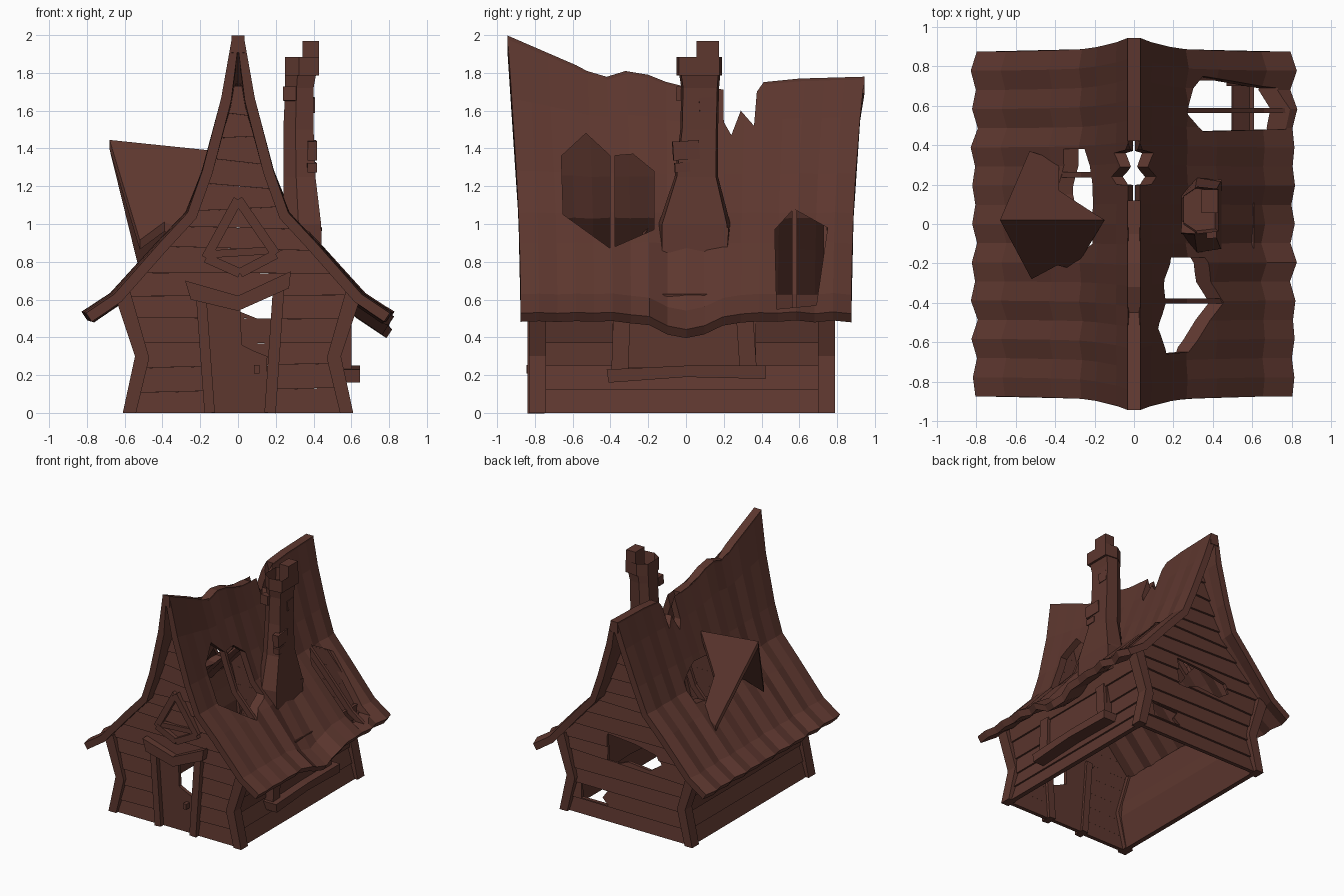
import bpy, bmesh, math, random
from mathutils import Vector

if "Cube" in bpy.data.objects:
    bpy.data.objects.remove(bpy.data.objects["Cube"])

random.seed(4)
wood = bpy.data.materials.new("dark_brown_wood")
wood.diffuse_color = (0.11, 0.038, 0.028, 1)
wood.use_nodes = True
wood.node_tree.nodes["Principled BSDF"].inputs["Base Color"].default_value = wood.diffuse_color


def interp(v, pts):
    for (a, p), (b, q) in zip(pts, pts[1:]):
        if v <= b:
            return p + (q - p) * max(0, v - a) / (b - a)
    return pts[-1][1]


def finish(name, bm):
    bmesh.ops.recalc_face_normals(bm, faces=bm.faces)
    me = bpy.data.meshes.new(name)
    bm.to_mesh(me)
    bm.free()
    me.materials.append(wood)
    ob = bpy.data.objects.new(name, me)
    bpy.context.collection.objects.link(ob)
    return ob


def loft(bm, rings):
    """Closed solid through rings of equal length."""
    vs = [[bm.verts.new(p) for p in r] for r in rings]
    n = len(vs[0])
    for a, b in zip(vs, vs[1:]):
        for i in range(n):
            bm.faces.new((a[i], a[(i + 1) % n], b[(i + 1) % n], b[i]))
    bm.faces.new(vs[0])
    return bm.faces.new(vs[-1])


def prism(name, pts, axis, a, b):
    """Extrude a 2D outline along x (outline y,z) or y (outline x,z)."""
    place = {"x": lambda p, d: (d, p[0], p[1]), "y": lambda p, d: (p[0], d, p[1])}[axis]
    bm = bmesh.new()
    loft(bm, [[place(p, d) for p in pts] for d in (a, b)])
    return finish(name, bm)


def bar(name, p, q, w, axis, a, b):
    p, q = Vector(p), Vector(q)
    d = (q - p).normalized()
    s = Vector((-d.y, d.x)) * w / 2
    return prism(name, [p + s, q + s, q - s, p - s], axis, a, b)


def box(name, c, size, rot=0):
    bm = bmesh.new()
    bmesh.ops.create_cube(bm, size=1)
    for v in bm.verts:
        v.co = Vector(v.co[i] * size[i] for i in range(3))
    ob = finish(name, bm)
    ob.location, ob.rotation_euler = c, (rot, 0, rot)
    return ob


def cut(ob, cutters):
    for c in cutters:
        m = ob.modifiers.new("cut", "BOOLEAN")
        m.operation, m.solver, m.object = "DIFFERENCE", "EXACT", c
    dg = bpy.context.evaluated_depsgraph_get()
    me = bpy.data.meshes.new_from_object(ob.evaluated_get(dg))
    ob.modifiers.clear()
    ob.data = me
    for c in cutters:
        bpy.data.objects.remove(c)


# Roof shape: ridge height along y, and cross-section from ridge to eave
RIDGE = [(-.95, 2), (-.58, 1.84), (-.45, 1.77), (-.32, 1.81), (-.2, 1.79), (-.05, 1.73),
         (.2, 1.71), (.4, 1.75), (.6, 1.77), (.95, 1.78)]
PROF = [(.03, 1.81), (.09, 1.58), (.19, 1.27), (.27, 1.06), (.42, .9), (.66, .63), (.81, .53)]
roof_x = lambda z: interp(z, [(b, a) for a, b in reversed(PROF)])
wall_x = lambda z: interp(z, [(0, .57), (.3, .51), (.62, .61), (1, .61)])


def roof(name, side):
    P = [Vector(p) for p in PROF]
    inner = []
    for i, p in enumerate(P):
        d = P[min(i + 1, 6)] - P[max(i - 1, 0)]
        n = Vector((d.y, -d.x)).normalized() * .055
        inner.append(Vector((max(0, p.x + n.x), p.y + n.y)) if i else Vector((.004, 1.72)))
    rings = []
    for k in range(19):
        u = k / 9 - 1
        wave = random.uniform(.1, 1) * (1 if k % 2 else -1)
        ring = []
        for p, src in list(zip(P, P)) + list(zip(inner, P))[::-1]:
            t = (src.y - .53) / 1.28
            y = u * (.875 + .07 * t * t)
            f = max(0, (src.y - 1.06) / .75) ** 2
            z = p.y + f * (interp(y, RIDGE) - 1.81) + .006 * wave * (1 - t)
            x = p.x + .02 * wave * (1 - t) ** 1.3
            if side > 0 and src.x > .6:
                z -= .09 * math.exp(-(y / .17) ** 2)
            ring.append((side * x, y, z))
        rings.append(ring)
    bm = bmesh.new()
    loft(bm, rings)
    return finish(name, bm)


GAP = [(.19, 2.2), (.2, 1.54), (.24, 1.47), (.29, 1.6), (.36, 1.52), (.375, 1.7), (.41, 1.75), (.41, 2.2)]
BIG = [(-.66, 1.36), (-.53, 1.48), (-.4, 1.36), (-.28, 1.37), (-.17, 1.28), (-.17, .97), (-.4, .87), (-.65, 1.05)]
SMALL = [(.47, .97), (.57, 1.08), (.75, .98), (.69, .57), (.48, .55)]
LEFT = [(-.16, .98), (.15, .94), (.38, .98), (.38, 1.13), (.2, 1.22), (-.1, 1.2)]
right_roof, left_roof = roof("right_roof", 1), roof("left_roof", -1)
cut(right_roof, [prism("cutter", h, "x", -.3, 1) for h in (GAP, BIG, SMALL)])
cut(left_roof, [prism("cutter", h, "x", -1, .3) for h in (GAP, LEFT)])

# Ridge beams between the roof halves, on both sides of the break
for name, a, b in (("front_ridge_beam", -.945, .12), ("back_ridge_beam", .42, .945)):
    ys = [a] + [p[0] for p in RIDGE if a < p[0] < b] + [b]
    top = [(y, interp(y, RIDGE)) for y in ys]
    prism(name, top + [(y, z - .09) for y, z in reversed(top)], "x", -.034, .034)


# Bars across the roof holes, following the slope
def roof_bar(name, side, y, z0, z1, w):
    zs = [z0] + sorted(p[1] for p in PROF if z0 < p[1] < z1) + [z1]
    bm = bmesh.new()
    loft(bm, [[(side * (roof_x(z) + dx), y + dy, z + dx / 2) for dx, dy in
               ((-.045, -w), (0, -w), (0, w), (-.045, w))] for z in zs])
    finish(name, bm)


roof_bar("big_hole_bar", 1, -.39, .84, 1.4, .013)
roof_bar("small_hole_bar", 1, .575, .52, 1.1, .013)
roof_bar("left_hole_bar", -1, .25, .92, 1.2, .013)


# Overlapping planks, bottom edge sticks out
def gable(name, y0, s):
    bm = bmesh.new()
    zs = [0, .12, .25, .37, .5, .62, .74, .87, .98, 1.08, 1.2, 1.33, 1.46, 1.58, 1.73]
    tilt = [0] + [random.uniform(-.018, .018) for _ in zs[2:]] + [0]
    hw = lambda z: min(wall_x(z), roof_x(z) - .028)
    for i in range(len(zs) - 1):
        ends = []
        for side in (-1, 1):
            a, b = zs[i] + side * tilt[i] + .0002, zs[i + 1] + side * tilt[i + 1] - .0002
            xa, xb = side * hw(a), side * hw(b)
            ends.append([(xa, y0 + s * .016, a), (xb, y0, b), (xb, y0 - s * .016, b), (xa, y0 - s * .016, a)])
        loft(bm, ends)
    return finish(name, bm)


front, back = gable("front_planks", -.79, -1), gable("back_planks", .745, 1)
cut(front, [prism("cutter", [(-.15, -.1), (.15, -.1), (.2, .63), (0, .57), (-.18, .61)], "y", -1, -.5)])
cut(back, [prism("cutter", h, "y", .5, 1) for h in (
    [(.2, .72), (-.06, .7), (-.26, .66), (-.3, .59), (-.2, .52), (0, .54), (.1, .5), (.19, .5)],
    [(.44, .25), (.2, .24), (.24, .18), (.18, .13), (.43, .13)])])

for side, label in ((-1, "left"), (1, "right")):
    # Side wall planks
    bm = bmesh.new()
    zs = [0, .125, .25, .37, .5, .63]
    for a, b in zip(zs, zs[1:]):
        xa, xb = wall_x(a), wall_x(b)
        loft(bm, [[(side * (xa + .014), y, a), (side * xb, y, b), (side * (xb - .025), y, b),
                   (side * (xa - .025), y, a)] for y in (-.78, .74)])
    finish(label + "_wall_planks", bm)
    # Bent corner posts
    post = [(.54, 0), (.47, .29), (.57, .64), (.645, .6), (.545, .3), (.61, 0)]
    for y, end in ((-.83, "front"), (.7, "back")):
        prism(f"{end}_{label}_post", [(side * x, z) for x, z in post], "y", y, y + .09)

# Shuttered side window
prism("side_window_panel", [(-.39, .24), (.37, .24), (.37, .52), (-.39, .52)], "x", .5, .575)
bar("window_left_post", (-.35, .22), (-.34, .52), .09, "x", .52, .6)
bar("window_right_post", (.33, .22), (.31, .52), .09, "x", .52, .6)
prism("window_sill", [(-.42, .23), (-.41, .16), (0, .19), (.42, .18), (.42, .25), (0, .25)], "x", .5, .645)

# Door, broken at its upper right, with frame
prism("door", [(-.14, 0), (.15, 0), (.155, .3), (.08, .33), (.02, .36), (.01, .6), (-.18, .6)], "y", -.8, -.77)
box("door_handle", (.1, -.82, .23), (.03, .05, .045))
bar("door_left_jamb", (-.15, 0), (-.195, .62), .055, "y", -.84, -.75)
bar("door_right_jamb", (.17, 0), (.215, .66), .06, "y", -.84, -.75)
prism("door_lintel", [(-.28, .7), (0, .62), (.28, .75), (.27, .66), (0, .54), (-.25, .6)], "y", -.855, -.77)

# Triangular gable trim
tri = [(0, 1.13), (-.17, .82), (.01, .74), (.2, .84)]
for i in range(4):
    bar(f"gable_trim_{i + 1}", tri[i], tri[(i + 1) % 4], .05, "y", -.83 - i * .002, -.77)
bar("gable_trim_cross", (-.15, .84), (.17, .86), .04, "y", -.825, -.77)

# Chimney with hollow top, loose bricks and pot
hexa = [(-1, -.6), (-.2, -1), (1, -.9), (1, .9), (-.2, 1), (-1, .6)]
levels = [(.82, .345, .045, .1, .19), (1, .34, .045, .1, .19), (1.25, .325, .055, .085, .115),
          (1.5, .32, .07, .08, .1), (1.72, .325, .075, .075, .1), (1.885, .34, .07, .09, .12)]
bm = bmesh.new()
cap = loft(bm, [[(cx + rx * x, cy + ry * y, z) for x, y in hexa] for z, cx, cy, rx, ry in levels])
bmesh.ops.inset_region(bm, faces=[cap], thickness=.03)
for v in cap.verts:
    v.co.z -= .1
finish("chimney", bm)
box("chimney_pot", (.385, .115, 1.9), (.085, .12, .14))
for i, (c, s) in enumerate([((.39, 0, 1.39), (.05, .14, .1)), ((.275, -.02, 1.69), (.07, .06, .075)),
                            ((.385, .11, 1.63), (.04, .08, .08)), ((.395, .17, .92), (.09, .11, .13)),
                            ((.39, -.02, 1.3), (.05, .08, .05))]):
    box(f"loose_brick_{i + 1}", c, s, .06 * (-1) ** i)


# Broken dormer: two sloping boards from a shared ridge
def dormer(name, outline, s):
    bm = bmesh.new()
    loft(bm, [[(x, .02 + s * d, 1.39 - .22 * min(0, x + .43) - 1.65 * d - t) for x, d in outline]
              for t in (0, .05)])
    finish(name, bm)


dormer("dormer_back_slope", [(-.68, 0), (-.53, .35), (-.41, .31), (-.38, .27), (-.38, .15), (-.32, .11), (-.15, 0)], 1)
dormer("dormer_front_slope", [(-.68, 0), (-.52, .3), (-.39, .23), (-.3, .25), (-.15, 0)], -1)
